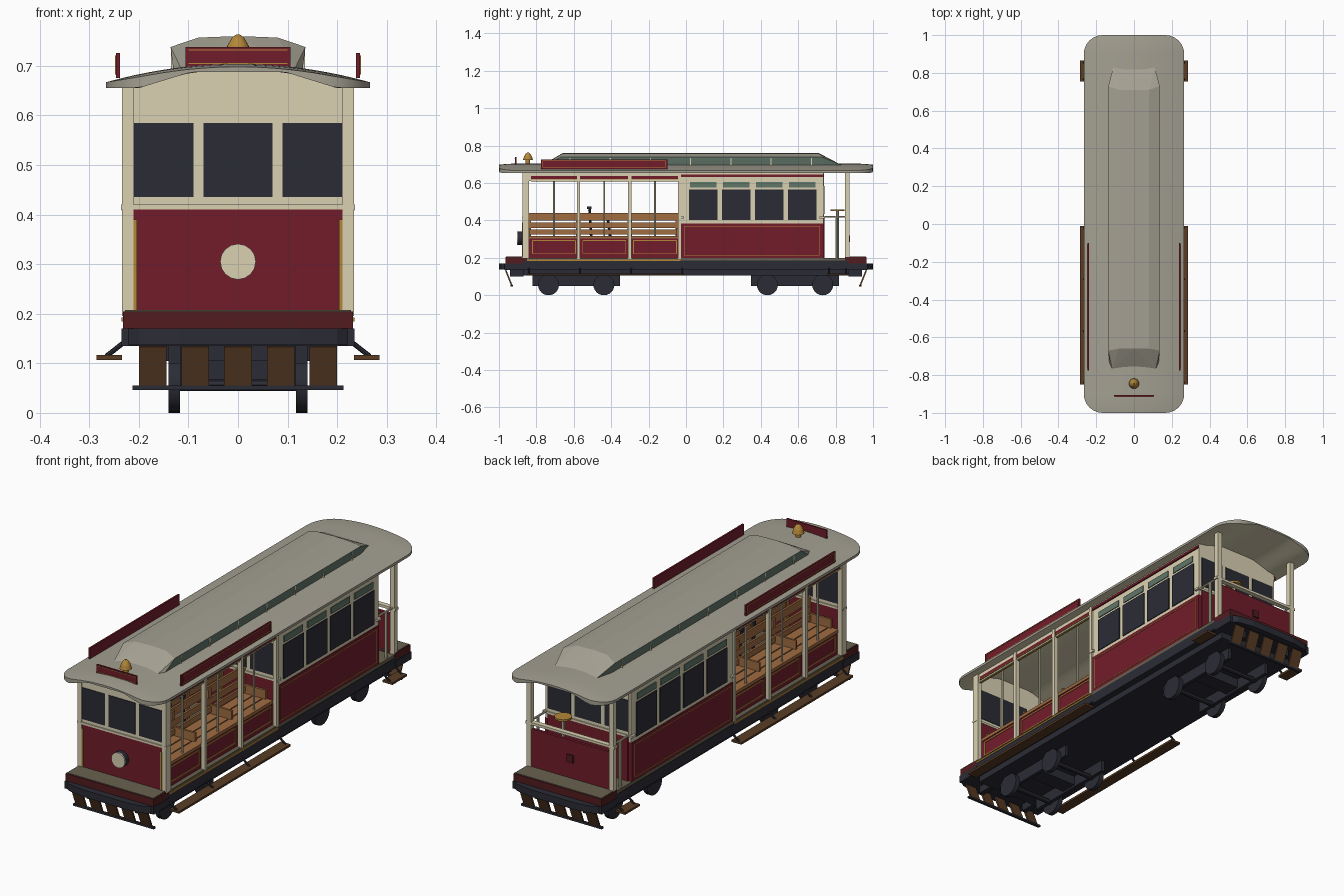
import bpy, bmesh, math
from mathutils import Matrix, Vector

default_cube = bpy.data.objects.get("Cube")
if default_cube:
    bpy.data.objects.remove(default_cube, do_unlink=True)


def material(name, *rgb):
    mat = bpy.data.materials.new(name)
    mat.use_nodes = True
    mat.diffuse_color = (*rgb, 1)
    mat.node_tree.nodes["Principled BSDF"].inputs["Base Color"].default_value = (*rgb, 1)
    return mat


red = material("crimson paint", .168, .012, .024)
dark_red = material("dark red paint", .085, .012, .014)
cream = material("cream paint", .7, .64, .45)
navy = material("dark slate", .024, .025, .036)
wood = material("bench wood", .35, .15, .053)
brown = material("dark wood", .1, .045, .018)
gold = material("gold trim", .45, .24, .04)
green = material("green glass", .12, .18, .14)
roof_grey = material("roof canvas", .37, .35, .285)
taupe = material("deck boards", .14, .12, .08)


def finish(name, bm, *mats):
    mesh = bpy.data.meshes.new(name)
    bmesh.ops.recalc_face_normals(bm, faces=bm.faces)
    bm.to_mesh(mesh)
    bm.free()
    for mat in mats:
        mesh.materials.append(mat)
    obj = bpy.data.objects.new(name, mesh)
    bpy.context.collection.objects.link(obj)
    return obj


def smooth(obj, degrees=35):
    bpy.ops.object.select_all(action="DESELECT")
    obj.select_set(True)
    bpy.context.view_layer.objects.active = obj
    bpy.ops.object.shade_smooth_by_angle(angle=math.radians(degrees))


def box(name, mat, x, y, z, both=False, tilt=0):
    """Box from ranges; a single x means plus and minus x; both adds the mirror twin."""
    x = x if isinstance(x, tuple) else (-x, x)
    bm = bmesh.new()
    for side in ((1, -1) if both else (1,)):
        centre = Vector((side * sum(x) / 2, sum(y) / 2, sum(z) / 2))
        size = Matrix.Diagonal((x[1] - x[0], abs(y[1] - y[0]), z[1] - z[0], 1))
        turn = Matrix.Rotation(tilt, 4, "X")
        bmesh.ops.create_cube(bm, size=1, matrix=Matrix.Translation(centre) @ turn @ size)
    return finish(name, bm, mat)


def rod(name, mat, start, end, radius, sides=8, tip=None, both=False):
    bm = bmesh.new()
    for side in ((1, -1) if both else (1,)):
        a, b = (Vector((p[0] * side, p[1], p[2])) for p in (start, end))
        turn = (b - a).to_track_quat("Z", "Y").to_matrix().to_4x4()
        bmesh.ops.create_cone(bm, cap_ends=True, segments=sides, radius1=radius,
                              radius2=radius if tip is None else tip, depth=(b - a).length,
                              matrix=Matrix.Translation((a + b) / 2) @ turn)
    obj = finish(name, bm, mat)
    if sides > 8:
        smooth(obj)
    return obj


def hull(name, points, *mats):
    bm = bmesh.new()
    for p in points:
        for side in (1, -1):
            bm.verts.new((p[0] * side, p[1], p[2]))
    bmesh.ops.convex_hull(bm, input=bm.verts)
    return finish(name, bm, *mats)


def side_frame(name, x, y, z, width=.005):
    """Thin gold lining on both flanks."""
    face = (x, x + .003)
    for edge in z:
        box(name + "_rail", gold, face, y, (edge - width / 2, edge + width / 2), both=True)
    for edge in y:
        box(name + "_stile", gold, face, (edge - width / 2, edge + width / 2), z, both=True)


# Underframe and end platforms
box("underframe", navy, .2, (-.87, .87), (.105, .14))
box("sole_bar", navy, .232, (-.87, .87), (.135, .185))
box("sill_lining", gold, (.232, .235), (-.85, -.03), (.184, .192), both=True)
box("floor", taupe, .23, (-.87, .87), (.185, .2))
for end in (1, -1):
    box("platform_beam", navy, .235, (end * .85, end * .97), (.135, .17))
    hull("bumper", [(x, end * y, z) for x, y in ((.235, .96), (.2, .985), (.12, .999))
                    for z in (.137, .17)], navy)
    box("platform_apron", dark_red, .232, (end * .85, end * .966), (.17, .205))
    box("platform_deck", taupe, .228, (end * .85, end * .962), (.205, .208))
    # Slatted life guard below each platform
    for i in range(-2, 3):
        box("guard_slat", brown, (i * .086 - .028, i * .086 + .028),
            (end * .944, end * .952), (.05, .137), tilt=-end * .38)
    box("guard_bar", navy, .213, (end * .924, end * .938), (.046, .055))
    box("guard_arm", navy, (.115, .14), (end * .87, end * .94), (.1, .137), both=True)

# Wheels and trucks
for centre in (-.587, .583):
    box("truck_frame", navy, (.1, .117), (centre - .235, centre + .235), (.05, .106), both=True)
    box("truck_bolster", navy, .11, (centre - .04, centre + .04), (.06, .105))
    for y in (centre - .148, centre + .148):
        rod("wheel", navy, (.117, y, .056), (.14, y, .056), .056, sides=24, both=True)
        rod("axle", navy, (-.12, y, .056), (.12, y, .056), .012)

# Running boards and rear steps
for first, last, gaps in ((-.85, -.01, 3), (.755, .865, 1)):
    box("running_board", brown, (.234, .285), (first, last), (.107, .117), both=True)
    for i in range(gaps + 1):
        y = first + .01 + (last - first - .02) * i / gaps
        rod("board_bracket", navy, (.22, y, .15), (.266, y, .114), .005, both=True)

# Closed rear saloon
saloon = (-.03, .735)
box("saloon_lower", red, .229, saloon, (.195, .385))
box("saloon_upper", cream, .226, saloon, (.385, .662))
box("saloon_cornice", red, (.225, .233), saloon, (.633, .645), both=True)
side_frame("saloon_lining", .228, (-.01, .715), (.215, .37), width=.003)
for i in range(4):
    y = .015 + i * .177
    box("saloon_window", navy, (.22, .23), (y, y + .153), (.402, .565), both=True)
    box("saloon_toplight", green, (.22, .23), (y + .006, y + .147), (.576, .606), both=True)


# Bulkheads share one layout of dash, rails and three windows
def bulkhead(name, y):
    inner, outer = y - .009, y + .009
    box(name + "_upper", cream, .215, (inner, outer), (.41, .66))
    hull(name + "_crown", [(x, side, z) for side in (inner, outer)
                           for x, z in ((.21, .655), (.2, .66), (.09, .694))], cream)
    box(name + "_dash", red, .211, (inner - .002, outer + .002), (.2, .41))
    box(name + "_waist_rail", cream, .236, (inner - .005, outer + .005), (.41, .42))
    for x, half in ((-.151, .061), (0, .07), (.151, .061)):
        box(name + "_window", navy, (x - half, x + half), (inner - .003, outer + .003), (.435, .585))


bulkhead("front_bulkhead", -.862)
bulkhead("saloon_front", saloon[0] + .004)
bulkhead("saloon_rear", saloon[1] - .006)
box("front_corner_post", cream, (.211, .234), (-.875, -.84), (.2, .664), both=True)
box("dash_lining", gold, (.204, .211), (-.877, -.873), (.208, .39), both=True)
rod("headlamp_body", navy, (0, -.87, .305), (0, -.898, .305), .036, sides=16)
rod("headlamp_lens", cream, (0, -.898, .305), (0, -.903, .305), .036, sides=16)

# Open front section: posts and header
for y in (-.575, -.3, -.035):
    box("side_post", cream, (.214, .234), (y - .009, y + .009), (.195, .662), both=True)
box("header", cream, (.214, .228), (-.85, -.03), (.612, .662), both=True)
box("header_soffit", gold, (.217, .225), (-.83, -.04), (.609, .613), both=True)
box("header_stripe", red, (.226, .231), (-.83, -.04), (.621, .637), both=True)
box("header_lining", gold, (.226, .232), (-.83, -.04), (.619, .622), both=True)

# Outward facing benches
bench = (-.845, -.04)
for i in range(3):
    x = .065 + i * .051
    box("seat_board", wood, (x, x + .046), bench, (.303, .318), both=True)
for low, high in ((.326, .352), (.36, .39), (.4, .44)):
    x = .075 - (low - .32) * .25
    box("back_slat", wood, (x - .01, x), bench, (low, high), both=True)
box("seat_riser", red, (.198, .208), bench, (.2, .303), both=True)
for y in (-.705, -.437, -.165):
    side_frame("riser_lining", .208, (y - .115, y + .115), (.222, .292))
    rod("grab_pole", cream, (.2, y, .318), (.2, y, .66), .005, both=True)
for y in (-.84, -.575, -.3, -.045):
    box("bench_bracket", wood, (.05, .063), (y - .012, y + .012), (.2, .43), both=True)
    box("bench_end", wood, (.065, .18), (y - .005, y + .005), (.31, .36), both=True)

# Driver's levers
for y, lean, top in ((-.5, -.016, .46), (-.39, -.03, .42)):
    rod("grip_lever", navy, (0, y, .2), (0, y + lean, top), .007)
    box("lever_handle", navy, .012, (y + lean - .012, y + lean + .012), (top, top + .015))

# Open rear platform
rear = .862
box("rear_dash", red, .211, (rear - .007, rear + .007), (.205, .387))
box("rear_tail_lamp", dark_red, .017, (rear + .006, rear + .015), (.285, .32))
box("rear_rail", cream, .235, (rear - .012, rear + .012), (.408, .42))
box("rear_post", cream, (.205, .229), (rear - .012, rear + .012), (.2, .662), both=True)
rod("rear_side_rail", cream, (.217, .74, .42), (.217, rear, .42), .005, both=True)
rod("rear_gate_post", cream, (.217, .805, .2), (.217, .805, .42), .007, both=True)
rod("brake_column", cream, (.08, .81, .2), (.08, .81, .45), .008)
rod("brake_wheel", gold, (.08, .81, .45), (.08, .81, .459), .038, sides=20)

# Arched roof with rounded plan corners: canvas on top, cream ceiling below
half_width, corner = .266, .1
stations = [-1 + corner * (1 - math.cos(math.pi / 2 * i / 6)) for i in range(7)]
stations += [-s for s in reversed(stations)]
bm = bmesh.new()
rings = []
for y in stations:
    into = max(0, (abs(y) - (1 - corner)) / corner)
    width = half_width - corner * (1 - math.sqrt(max(0, 1 - into * into)))
    xs = [width * i / 10 for i in range(-10, 11)]
    top = [(x, y, .704 - .037 * (x / half_width) ** 2 - .006 * into * into) for x in xs]
    ceiling = [(x, y, max(.655, min(.688, .655 + (.2 - abs(x)) * .31))) for x in reversed(xs)]
    rings.append([bm.verts.new(p) for p in top + ceiling])
for a, b in zip(rings, rings[1:]):
    for i in range(len(a)):
        j = (i + 1) % len(a)
        bm.faces.new((a[i], a[j], b[j], b[i]))
for ring in (rings[0], rings[-1]):
    bm.faces.new(ring)
roof = finish("roof", bm, roof_grey, cream)
for face in roof.data.polygons:
    face.material_index = int(face.normal.z < -.5)
smooth(roof)

# Raised clerestory with green side lights
clerestory = hull("clerestory", [
    (.115, -.77, .695), (.13, -.74, .69), (.136, -.67, .738), (.08, -.66, .757), (0, -.66, .76),
    (.11, .83, .697), (.128, .74, .69), (.136, .73, .738), (.08, .71, .757), (0, .71, .76)],
    roof_grey, green)
for face in clerestory.data.polygons:
    face.material_index = int(abs(face.normal.x) > .9)
for i in range(7):
    y = -.62 + i * .215
    box("clerestory_mullion", cream, (.12, .1355), (y - .003, y + .003), (.69, .737), both=True)

# Roof signboards and bell
box("side_signboard", red, (.238, .246), (-.775, -.1), (.675, .726), both=True)
side_frame("side_sign_lining", .245, (-.765, -.11), (.684, .72), width=.002)
box("front_signboard", red, .106, (-.914, -.906), (.697, .738))
for z in (.705, .732):
    box("front_sign_lining", gold, .1, (-.916, -.913), (z - .001, z + .001))
bell = [(.012, .69), (.012, .722), (.027, .722), (.021, .742), (.012, .757), (.004, .763)]
for (wide, low), (narrow, high) in zip(bell, bell[1:]):
    if high > low:
        rod("bell", gold, (0, -.845, low), (0, -.845, high), wide, sides=20, tip=narrow)
